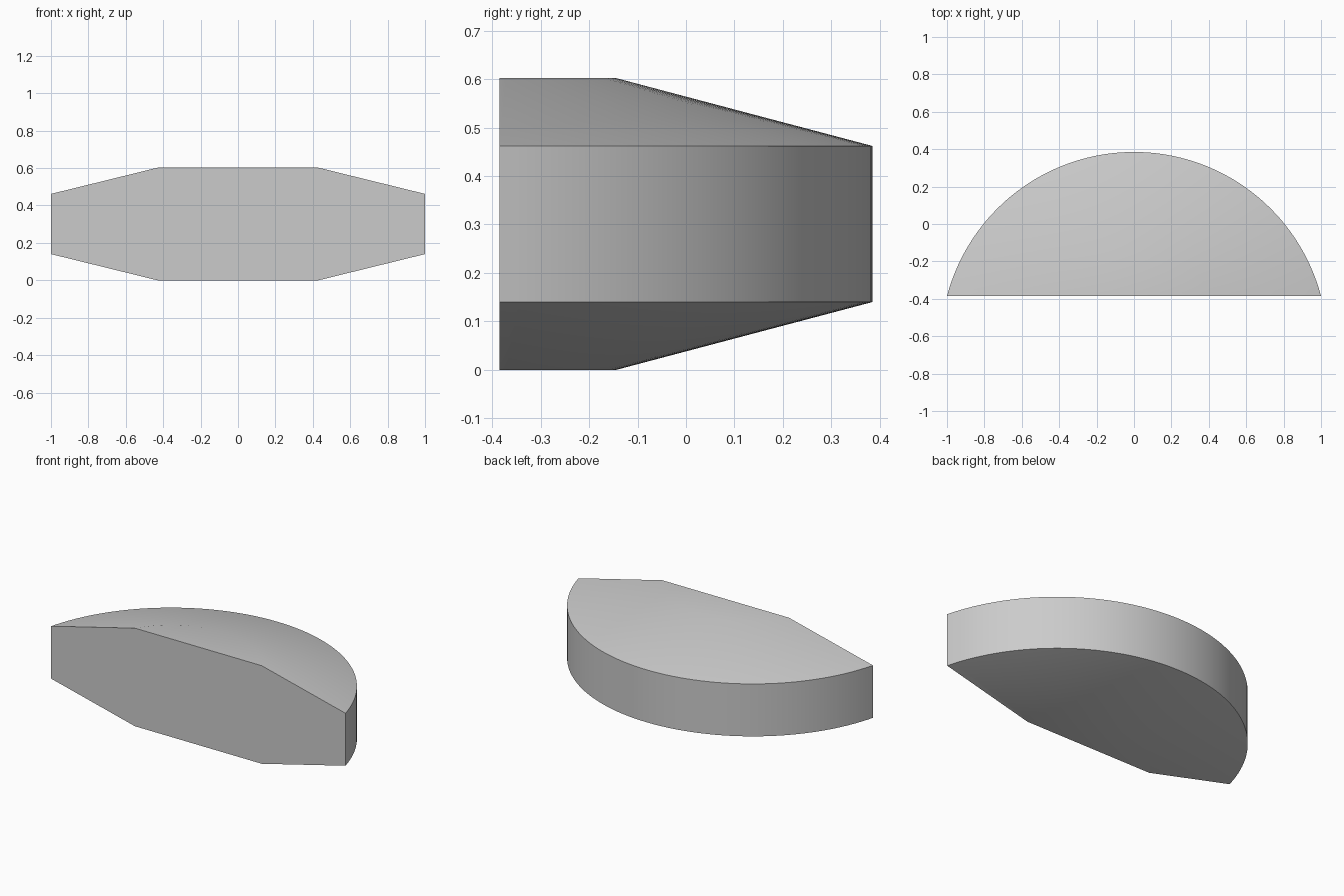
import bpy
import bmesh
import math

cube = bpy.data.objects.get("Cube")
if cube:
    bpy.data.objects.remove(cube, do_unlink=True)

grey = bpy.data.materials.new("plain grey")
grey.use_nodes = True
colour = (0.6, 0.6, 0.6, 1)
grey.diffuse_color = colour
grey.node_tree.nodes["Principled BSDF"].inputs["Base Color"].default_value = colour

SEGMENTS = 64
FRONT_Y = -0.385   # flat cut face
CENTRE_Y = -0.649  # common centre of both arcs
bm = bmesh.new()


def arc(radius, z):
    """Arc at height z from the right end of the cut to the left end."""
    start = math.asin((FRONT_Y - CENTRE_Y) / radius)
    points = []
    for i in range(SEGMENTS + 1):
        a = start + (math.pi - 2 * start) * i / SEGMENTS
        points.append(bm.verts.new((radius * math.cos(a), CENTRE_Y + radius * math.sin(a), z)))
    return points


# Bottom flat, lower rim, upper rim, top flat
rings = [arc(0.505, 0), arc(1.034, 0.14), arc(1.034, 0.462), arc(0.505, 0.602)]

# Lower bevel, outer wall and upper bevel
for low, high in zip(rings, rings[1:]):
    for i in range(SEGMENTS):
        bm.faces.new((low[i], low[i + 1], high[i + 1], high[i]))

# Flat caps and the cut face
bm.faces.new(rings[0])
bm.faces.new(rings[-1])
bm.faces.new([r[0] for r in rings] + [r[-1] for r in reversed(rings)])
bmesh.ops.recalc_face_normals(bm, faces=bm.faces)

mesh = bpy.data.meshes.new("bevelled_disc_segment")
bm.to_mesh(mesh)
bm.free()
mesh.materials.append(grey)
body = bpy.data.objects.new("bevelled_disc_segment", mesh)
bpy.context.collection.objects.link(body)

# Smooth the curved sides, keep the rims sharp
bpy.ops.object.select_all(action="DESELECT")
body.select_set(True)
bpy.context.view_layer.objects.active = body
bpy.ops.object.shade_smooth_by_angle(angle=math.radians(30))
